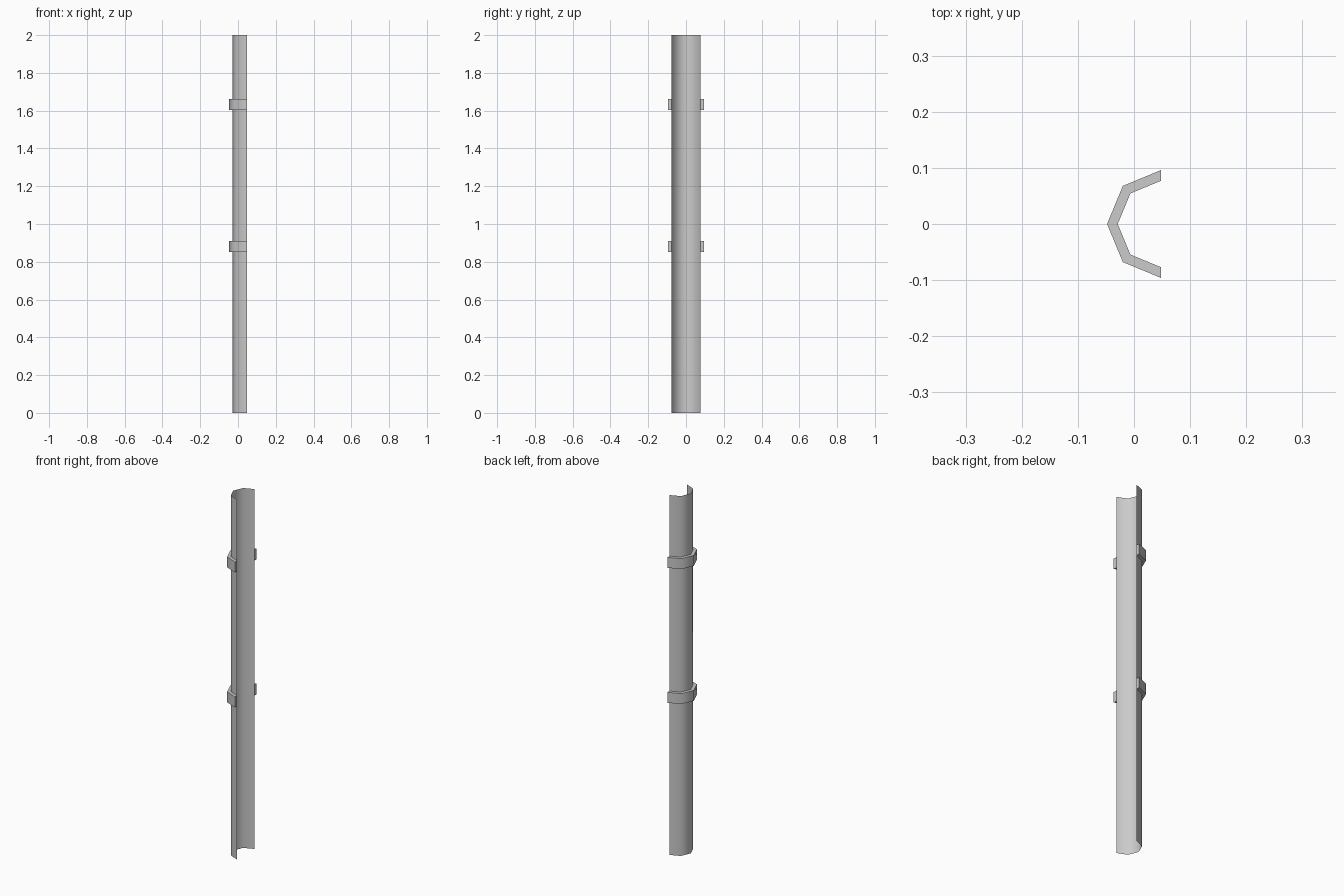
import bpy, bmesh, math

if "Cube" in bpy.data.objects:
    bpy.data.objects.remove(bpy.data.objects["Cube"])

CX = 0.048      # axis of the half octagon, at the open side
R_PIPE, R_BAND = 0.077, 0.096

def arc(r):
    # half octagon opening towards +x
    return [(CX + r * math.cos(a), r * math.sin(a))
            for a in (math.pi / 2 + i * math.pi / 4 for i in range(5))]

def extrude_half(name, radii, z0, z1):
    bm = bmesh.new()
    rows = [[bm.verts.new((x, y, z)) for x, y in arc(r)] for r, z in radii(z0, z1)]
    closed = len(rows) > 2
    for j in range(len(rows) if closed else 1):
        a, b = rows[j], rows[(j + 1) % len(rows)]
        for i in range(4):
            bm.faces.new((a[i], a[i + 1], b[i + 1], b[i]))
    if closed:
        for i in (0, 4):
            bm.faces.new([row[i] for row in rows])
    bmesh.ops.recalc_face_normals(bm, faces=bm.faces[:])
    me = bpy.data.meshes.new(name)
    bm.to_mesh(me)
    bm.free()
    ob = bpy.data.objects.new(name, me)
    bpy.context.collection.objects.link(ob)
    bpy.context.view_layer.objects.active = ob
    ob.select_set(True)
    bpy.ops.object.shade_smooth_by_angle(angle=math.radians(50))
    ob.select_set(False)
    return ob

# thin open half pipe
extrude_half("half_pipe", lambda a, b: [(R_PIPE, a), (R_PIPE, b)], 0, 2)

# two clamping bands around the outside
for name, z in (("lower_band", 0.853), ("upper_band", 1.603)):
    extrude_half(name, lambda a, b: [(R_PIPE, a), (R_BAND, a), (R_BAND, b), (R_PIPE, b)],
                 z, z + 0.058)
